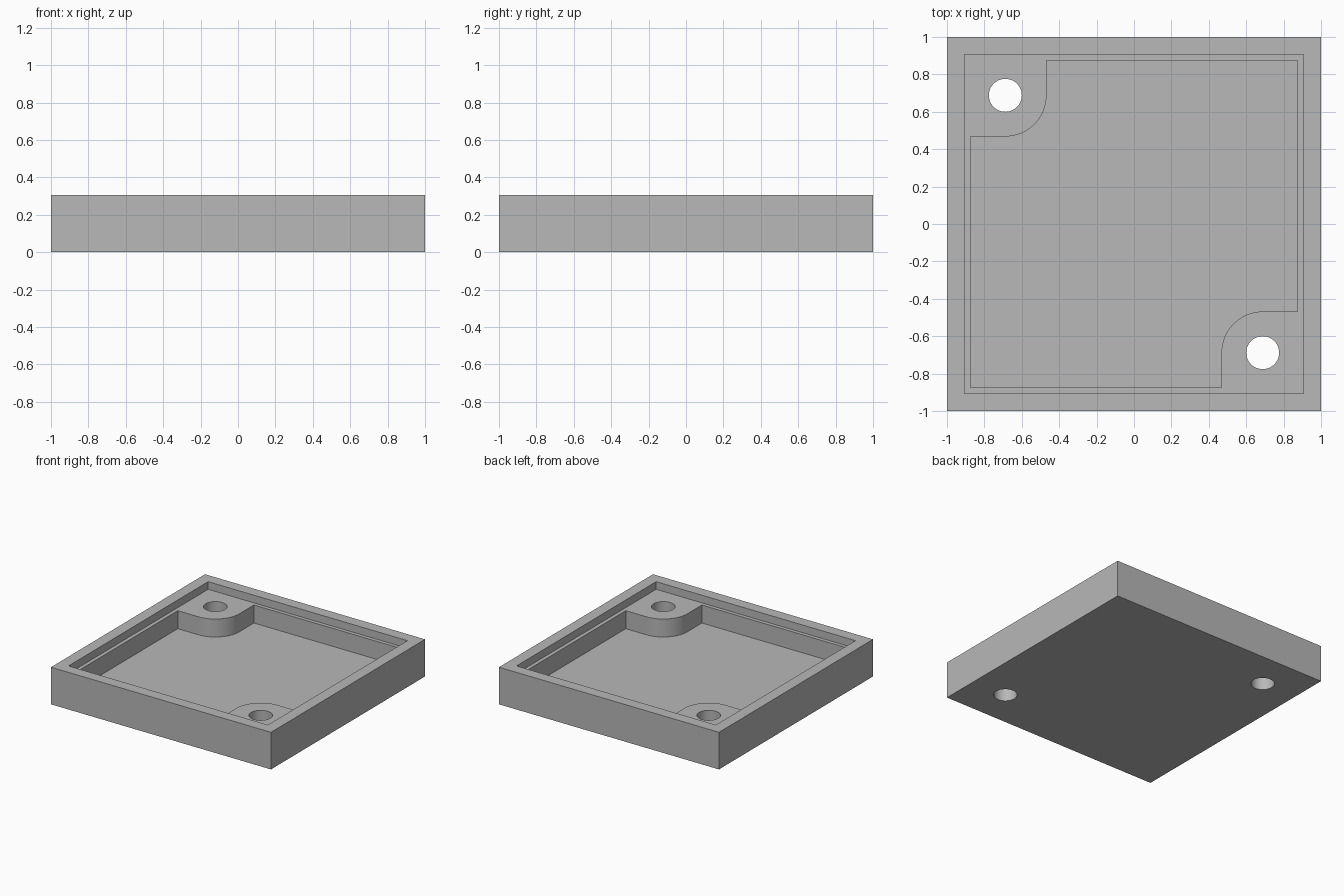
import bpy
import bmesh
from math import cos, sin, pi

cube = bpy.data.objects.get("Cube")
if cube:
    bpy.data.objects.remove(cube, do_unlink=True)

HEIGHT, LEDGE, FLOOR = 0.305, 0.242, 0.094
RIM, POCKET = 0.906, 0.875            # half widths of the two recesses
BOSS, BOSS_R, HOLE_R = 0.688, 0.22, 0.088
ABOVE = HEIGHT + 0.1

grey = bpy.data.materials.new("plain grey")
grey.use_nodes = True
colour = (0.48, 0.48, 0.48, 1)
grey.diffuse_color = colour
grey.node_tree.nodes["Principled BSDF"].inputs["Base Color"].default_value = colour


def prism(name, outline, bottom, top):
    """Extrude a counter-clockwise outline upwards into a solid."""
    bm = bmesh.new()
    base = bm.faces.new([bm.verts.new((x, y, bottom)) for x, y in outline])
    moved = bmesh.ops.extrude_face_region(bm, geom=[base])["geom"]
    verts = [v for v in moved if isinstance(v, bmesh.types.BMVert)]
    bmesh.ops.translate(bm, verts=verts, vec=(0, 0, top - bottom))
    bmesh.ops.recalc_face_normals(bm, faces=bm.faces)
    mesh = bpy.data.meshes.new(name)
    bm.to_mesh(mesh)
    bm.free()
    mesh.materials.append(grey)
    obj = bpy.data.objects.new(name, mesh)
    bpy.context.collection.objects.link(obj)
    return obj


def square(h):
    return [(-h, -h), (h, -h), (h, h), (-h, h)]


def arc(cx, cy, r, start, end, steps):
    angles = [start + (end - start) * i / steps for i in range(steps + 1)]
    return [(cx + r * cos(a), cy + r * sin(a)) for a in angles]


def cut(target, cutter):
    cutter.hide_render = True
    mod = target.modifiers.new("cut", "BOOLEAN")
    mod.operation = "DIFFERENCE"
    mod.solver = "EXACT"
    mod.object = cutter
    bpy.ops.object.modifier_apply(modifier=mod.name)
    bpy.data.objects.remove(cutter, do_unlink=True)


# Square tray body
tray = prism("tray", square(1), 0, HEIGHT)
bpy.context.view_layer.objects.active = tray
tray.select_set(True)

# Shallow recess that leaves the rim and ledge
cut(tray, prism("rim_cutter", square(RIM), LEDGE, ABOVE))

# Deep pocket that leaves a rounded boss in two opposite corners
edge = BOSS - BOSS_R
half = [(-POCKET, -POCKET), (edge, -POCKET)]
half += arc(BOSS, -BOSS, BOSS_R, pi, pi / 2, 24)
half += [(POCKET, -edge)]
pocket = half + [(-x, -y) for x, y in half]
cut(tray, prism("pocket_cutter", pocket, FLOOR, ABOVE))

# Screw hole through each boss
for side in (-1, 1):
    circle = arc(side * BOSS, -side * BOSS, HOLE_R, 0, 2 * pi, 48)[:-1]
    cut(tray, prism("hole_cutter", circle, -0.1, ABOVE))

bpy.ops.object.shade_smooth_by_angle(angle=pi / 6)
